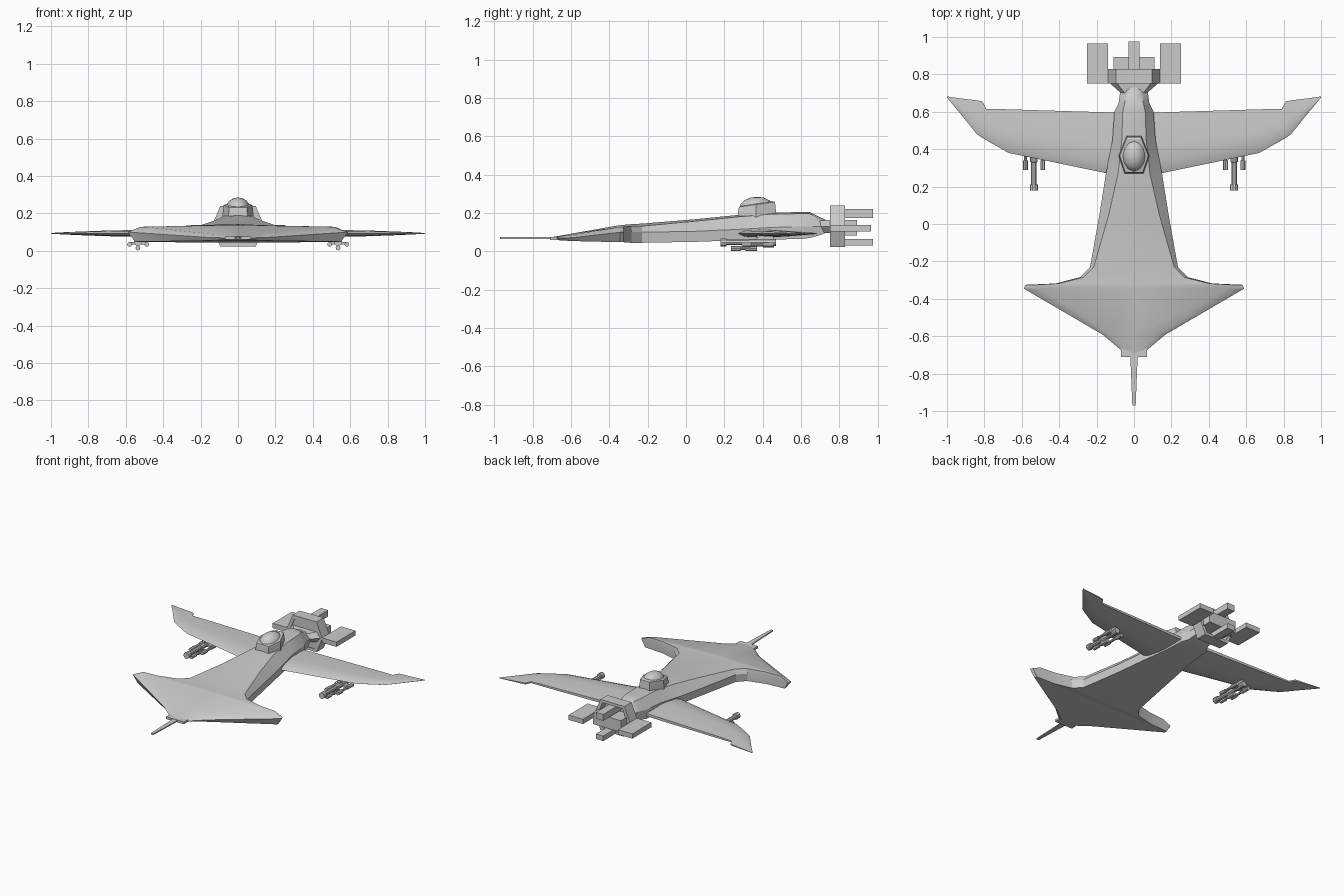
import bpy, bmesh
from math import radians, pi, sin, cos
from mathutils import Vector, Matrix

if "Cube" in bpy.data.objects:
    bpy.data.objects.remove(bpy.data.objects["Cube"])


def finish(bm, name, angle=25):
    bmesh.ops.remove_doubles(bm, verts=bm.verts, dist=1e-5)
    bmesh.ops.recalc_face_normals(bm, faces=bm.faces)
    me = bpy.data.meshes.new(name)
    bm.to_mesh(me)
    bm.free()
    ob = bpy.data.objects.new(name, me)
    bpy.context.collection.objects.link(ob)
    bpy.ops.object.select_all(action='DESELECT')
    ob.select_set(True)
    bpy.context.view_layer.objects.active = ob
    bpy.ops.object.shade_smooth_by_angle(angle=radians(angle))
    return ob


def loft(name, rings, closed=False, angle=25):
    """Skin a list of equal-length closed rings; cap the ends unless closed."""
    bm = bmesh.new()
    vs = [[bm.verts.new(p) for p in r] for r in rings]
    n = len(vs[0])
    pairs = list(zip(vs, vs[1:])) + ([(vs[-1], vs[0])] if closed else [])
    for a, b in pairs:
        for i in range(n):
            j = (i + 1) % n
            bm.faces.new((a[i], a[j], b[j], b[i]))
    if not closed:
        bm.faces.new(vs[0])
        bm.faces.new(vs[-1])
    return finish(bm, name, angle)


def box(name, x, y, z):
    return loft(name, [[(a, y[0], z[0]), (a, y[1], z[0]), (a, y[1], z[1]), (a, y[0], z[1])] for a in x])


def tube(name, x, z, prof, n=10):
    """Round part along y from (y, radius) pairs."""
    return loft(name, [[(x + r * cos(2 * pi * i / n), y, z + r * sin(2 * pi * i / n))
                        for i in range(n)] for y, r in prof])


# Hull with arrow-shaped foreplane: y, shoulder x/z, edge x/z, bottom x/z, spine z
hull = [
    (-.69, .03, .074, .05, .068, .03, .060, .076),
    (-.59, .13, .088, .17, .072, .15, .054, .094),
    (-.345, .50, .128, .59, .100, .55, .048, .137),
    (-.325, .52, .128, .58, .100, .55, .048, .139),
    (-.318, .40, .130, .42, .100, .41, .046, .139),
    (-.285, .27, .132, .29, .100, .28, .045, .142),
    (-.23, .215, .132, .235, .100, .23, .045, .145),
    (.05, .135, .158, .185, .105, .18, .050, .168),
    (.27, .085, .180, .15, .115, .145, .058, .190),
    (.45, .065, .195, .115, .125, .115, .062, .203),
    (.60, .060, .197, .105, .130, .105, .065, .205),
    (.645, .050, .197, .082, .130, .080, .070, .205),
    (.70, .040, .168, .075, .130, .070, .085, .178),
    (.75, .030, .148, .060, .128, .055, .105, .155),
]
rings = []
for y, xs, zs, xe, ze, xb, zb, zc in hull:
    half = [(xs, zs), (xe, ze), (xb, zb)]
    rings.append([(0, y, zc)] + [(x, y, z) for x, z in half] + [(0, y, zb)]
                 + [(-x, y, z) for x, z in reversed(half)])
loft("hull", rings, angle=28)

# Nose block and probe
box("nose_block", (-.07, .07), (-.71, -.665), (.060, .076))
loft("nose_probe", [[(-w, y, .066), (w, y, .066), (w, y, .074), (-w, y, .074)]
                    for y, w in ((-.70, .020), (-.97, .009))])

# Main wings: x, leading y, trailing y, thickness
wing = [(.0, .245, .593, .046), (.14, .27, .597, .044), (.67, .38, .613, .032),
        (.79, .448, .616, .024), (.81, .46, .655, .022), (.84, .48, .661, .020),
        (.93, .592, .672, .012), (1.0, .676, .682, .004)]
for s, side in ((1, "left"), (-1, "right")):
    rings = []
    for x, a, b, t in wing:
        z, c = .093, b - a
        rings.append([(s * x, a, z), (s * x, a + .12 * c, z + t * .36),
                      (s * x, a + .45 * c, z + t * .5), (s * x, b, z + t * .22),
                      (s * x, b, z - t * .22), (s * x, a + .45 * c, z - t * .5),
                      (s * x, a + .12 * c, z - t * .36)])
    loft(side + "_wing", rings)

    # Gun cluster under each wing
    g = s * .535
    tube(side + "_main_gun", g, .047, [(.18, .022), (.21, .022), (.211, .015), (.33, .015),
                                      (.331, .020), (.47, .020)])
    for dx, z, y0, y1 in ((-.045, .034, .29, .46), (.047, .034, .29, .46), (0, .015, .235, .37)):
        r = .013
        tube(side + "_small_gun", g + dx, z, [(y0, r), (y0 + .05, r), (y0 + .051, r * .65),
                                            (y1 - .06, r * .65), (y1 - .059, r), (y1, r)], 8)
    box(side + "_gun_pylon", (g - .010, g + .010), (.37, .46), (.045, .09))
    box(side + "_gun_crossbar", (g - .045, g + .045), (.39, .43), (.034, .048))
    box(side + "_lower_gun_mount", (g - .006, g + .006), (.31, .35), (.015, .045))

    # Tail panels beside the engine
    box(side + "_tail_panel", sorted((s * .138, s * .252)), (.75, .965), (.103, .137))

# Cockpit frame: six-sided collar, higher at the rear
hexa = [(.05, .27), (.082, .365), (.04, .47), (-.04, .47), (-.082, .365), (-.05, .27)]


def hex_ring(k, z0, z1):
    return [(x * k, .37 + (y - .37) * k, z0 + (z1 - z0) * (y - .27) / .2) for x, y in hexa]


loft("cockpit_frame", [hex_ring(1, .165, .17), hex_ring(1, .195, .205), hex_ring(.94, .232, .258),
                       hex_ring(.82, .236, .262)], angle=20)

# Domed canopy
bm = bmesh.new()
bmesh.ops.create_uvsphere(bm, u_segments=12, v_segments=8, radius=1,
                          matrix=Matrix.Translation((0, .37, .222)) @ Matrix.Diagonal((.066, .092, .063, 1)))
finish(bm, "canopy", 35)

# Tapered neck joining hull to engine
loft("engine_neck", [[(-w, y, .13), (-w * .7, y, .13 + h), (w * .7, y, .13 + h),
                      (w, y, .13), (w * .7, y, .13 - h), (-w * .7, y, .13 - h)]
                     for y, w, h in ((.70, .07, .03), (.755, .132, .035))])

# Six-sided hollow engine shroud
def shroud(y, k):
    pts = [(.14, 0), (.095, .108), (-.095, .108), (-.14, 0), (-.095, -.108), (.095, -.108)]
    return [(x * k, y, .131 + z * k) for x, z in pts]


loft("engine_shroud", [shroud(.75, 1), shroud(.83, 1), shroud(.83, .82), shroud(.75, .82)], closed=True)
loft("engine_bulkhead", [shroud(.755, .9), shroud(.775, .9)])

# Engine core and the exhaust blocks above and below it
box("engine_core", (-.11, .11), (.76, .892), (.083, .165))
for name, z in (("upper_exhaust", (.175, .220)), ("lower_exhaust", (.030, .066))):
    box(name, (-.029, .029), (.76, .975), z)
